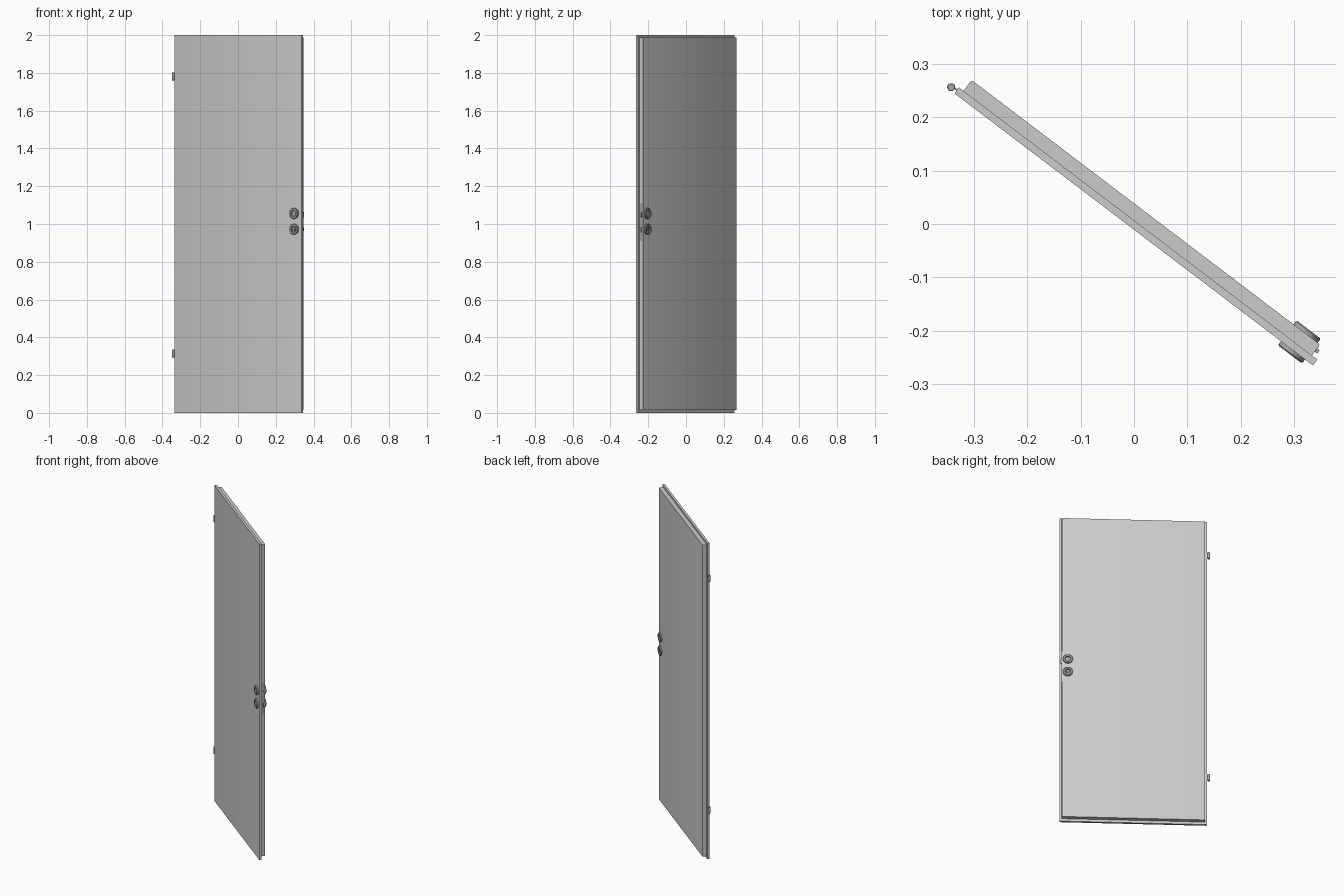
import bpy, bmesh, math
from mathutils import Matrix, Vector

cube = bpy.data.objects.get("Cube")
if cube:
    bpy.data.objects.remove(cube, do_unlink=True)

# The open door: local x runs along its width, local y through its thickness
SWING = Matrix.Rotation(math.radians(-37.2), 4, 'Z')


def material(name, value):
    m = bpy.data.materials.new(name)
    m.use_nodes = True
    colour = (value, value, value, 1)
    m.diffuse_color = colour
    m.node_tree.nodes["Principled BSDF"].inputs["Base Color"].default_value = colour
    return m


PAINT = material("door grey", 0.6)
METAL = material("fitting grey", 0.38)
DARK = material("keyhole dark", 0.08)


def finish(name, bm, mat, smooth=True):
    bmesh.ops.recalc_face_normals(bm, faces=bm.faces)
    mesh = bpy.data.meshes.new(name)
    bm.to_mesh(mesh)
    bm.free()
    mesh.materials.append(mat)
    ob = bpy.data.objects.new(name, mesh)
    ob.matrix_world = SWING
    bpy.context.collection.objects.link(ob)
    if smooth:
        bpy.ops.object.select_all(action='DESELECT')
        ob.select_set(True)
        bpy.context.view_layer.objects.active = ob
        bpy.ops.object.shade_smooth_by_angle(angle=math.radians(35))
    return ob


def box(name, low, high, mat, round_where=None, radius=0.003):
    """Box between two corners; edges chosen by round_where are rounded."""
    low, high = Vector(low), Vector(high)
    bm = bmesh.new()
    bmesh.ops.create_cube(bm, size=1)
    for v in bm.verts:
        v.co = Vector(v.co[i] * (high[i] - low[i]) + (low[i] + high[i]) / 2 for i in range(3))
    if round_where:
        edges = [e for e in bm.edges if all(round_where(v.co) for v in e.verts)
                 and abs(e.verts[0].co.z - e.verts[1].co.z) > 0.01]
        bmesh.ops.bevel(bm, geom=edges, offset=radius, segments=4, profile=0.5, affect='EDGES')
    return finish(name, bm, mat)


def turned(name, profile, mat, centre, axis, steps=32):
    """Spin a (radius, height) profile round an axis through centre."""
    bm = bmesh.new()
    verts = [bm.verts.new((r, 0, h)) for r, h in profile]
    edges = [bm.edges.new(pair) for pair in zip(verts, verts[1:])]
    bmesh.ops.spin(bm, geom=verts + edges, cent=(0, 0, 0), axis=(0, 0, 1),
                   angle=math.tau, steps=steps, use_merge=True)
    bmesh.ops.remove_doubles(bm, verts=bm.verts, dist=0.00005)
    turn = Vector((0, 0, 1)).rotation_difference(Vector(axis)).to_matrix().to_4x4()
    bmesh.ops.transform(bm, matrix=Matrix.Translation(centre) @ turn, verts=bm.verts)
    return finish(name, bm, mat)


# Door leaf: a wide thin front skin and a smaller rebated core behind it
FRONT, STEP, BACK = -0.0085, 0.0055, 0.031
box("front_skin", (-0.417, FRONT, 0), (0.428, STEP, 2), PAINT, lambda c: c.y < 0, 0.003)
box("door_core", (-0.406, STEP, 0.016), (0.415, BACK, 1.988), PAINT, lambda c: c.y > 0.02, 0.004)

# Lock plate, latch and bolt opening on the closing edge
box("lock_plate", (0.4145, 0.011, 0.91), (0.4155, 0.025, 1.11), METAL)
box("latch", (0.415, 0.014, 1.035), (0.421, 0.022, 1.06), METAL)
box("bolt_opening", (0.4152, 0.014, 0.955), (0.4158, 0.022, 0.985), DARK)

# Round handle and key roses on both faces
RING = [(0.0285, 0), (0.0285, 0.007), (0.026, 0.0095), (0.017, 0.0095), (0.0155, 0.008), (0.0155, 0.001), (0, 0.001)]
for side, y, out in (("front", FRONT, -1), ("back", BACK, 1)):
    axis = (0, out, 0)
    turned(side + "_handle_rose", RING, METAL, (0.381, y, 1.056), axis)
    turned(side + "_key_rose", RING, METAL, (0.381, y, 0.972), axis)
    turned(side + "_lock_barrel", [(0, 0.008), (0.0095, 0.008), (0.0095, 0)], METAL,
           (0.381, y, 0.975), axis, 24)
    ends = sorted((y, y + out * 0.007))
    box(side + "_lock_stem", (0.376, ends[0], 0.958), (0.386, ends[1], 0.975), METAL)
    slot = sorted((y + out * 0.0078, y + out * 0.0084))
    box(side + "_key_slot", (0.380, slot[0], 0.969), (0.382, slot[1], 0.980), DARK)

# Two hinge knuckles with their leaves
for place, z in (("lower", 0.315), ("upper", 1.782)):
    turned(place + "_hinge_knuckle",
           [(0, -0.021), (0.0065, -0.021), (0.0075, -0.02), (0.0075, 0.02), (0.0065, 0.021), (0, 0.021)],
           METAL, (-0.4285, -0.003, z), (0, 0, 1), 20)
    box(place + "_hinge_leaf", (-0.428, -0.002, z - 0.02), (-0.41, 0.001, z + 0.02), METAL)
